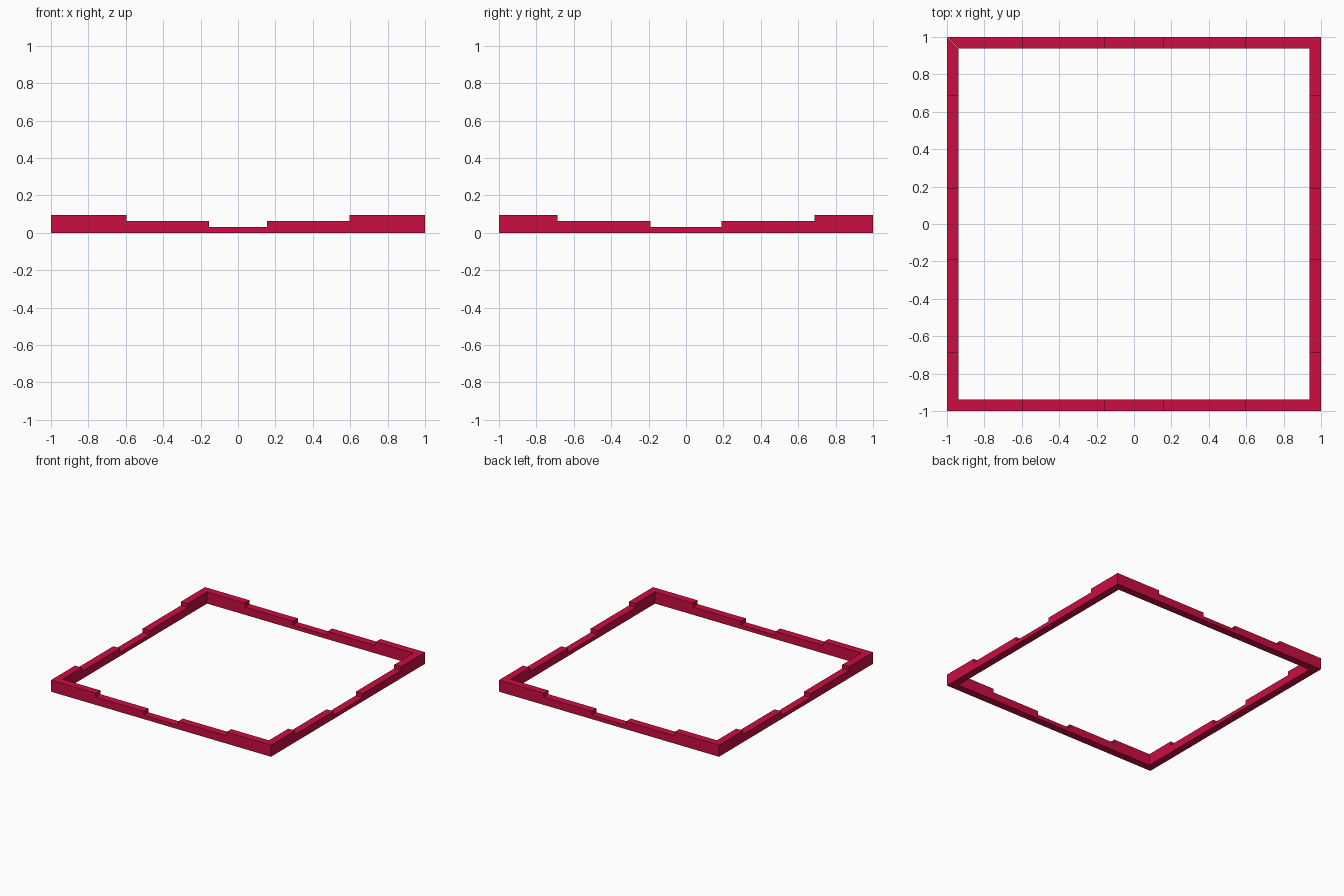
import bpy, bmesh, math
from mathutils import Matrix, Vector

if "Cube" in bpy.data.objects:
    bpy.data.objects.remove(bpy.data.objects["Cube"])

red = bpy.data.materials.new("crimson")
red.diffuse_color = (0.59, 0.004, 0.053, 1)
red.use_nodes = True
red.node_tree.nodes["Principled BSDF"].inputs["Base Color"].default_value = red.diffuse_color

OUT, INN = 1.0, 0.938           # outer and inner half-size of the frame
LOW, MID, HIGH = 0.032, 0.064, 0.095


def wall(name, a, b, turn):
    """Stepped wall along x on the -y side, mitred at the corners, then turned."""
    right = [(b[0], LOW), (b[0], MID), (b[1], MID), (b[1], HIGH), (None, HIGH), (None, 0)]
    left = [(None, 0), (None, HIGH), (-a[1], HIGH), (-a[1], MID), (-a[0], MID), (-a[0], LOW)]
    bm = bmesh.new()
    rings = []
    for half in (OUT, INN):
        pts = [(half if x is None else x, z) for x, z in right]
        pts += [(-half if x is None else x, z) for x, z in left]
        rings.append([bm.verts.new((x, -half, z)) for x, z in pts])
    outer, inner = rings
    bm.faces.new(outer)
    bm.faces.new(inner)
    n = len(outer)
    for i in range(n):
        # the mitred ends stay open: they join the neighbouring walls
        if i in (4, 6):
            continue
        j = (i + 1) % n
        bm.faces.new((outer[i], outer[j], inner[j], inner[i]))
    bmesh.ops.rotate(bm, verts=bm.verts, cent=Vector((0, 0, 0)),
                     matrix=Matrix.Rotation(turn, 3, 'Z'))
    bmesh.ops.recalc_face_normals(bm, faces=bm.faces)
    mesh = bpy.data.meshes.new(name)
    bm.to_mesh(mesh)
    bm.free()
    mesh.materials.append(red)
    bpy.context.collection.objects.link(bpy.data.objects.new(name, mesh))


# step positions measured from the middle of each wall
x_steps, y_steps = (0.156, 0.595), (0.19, 0.688)
for i, (name, s) in enumerate((("front_wall", x_steps), ("right_wall", y_steps),
                               ("back_wall", x_steps), ("left_wall", y_steps))):
    wall(name, s, s, i * math.pi / 2)
